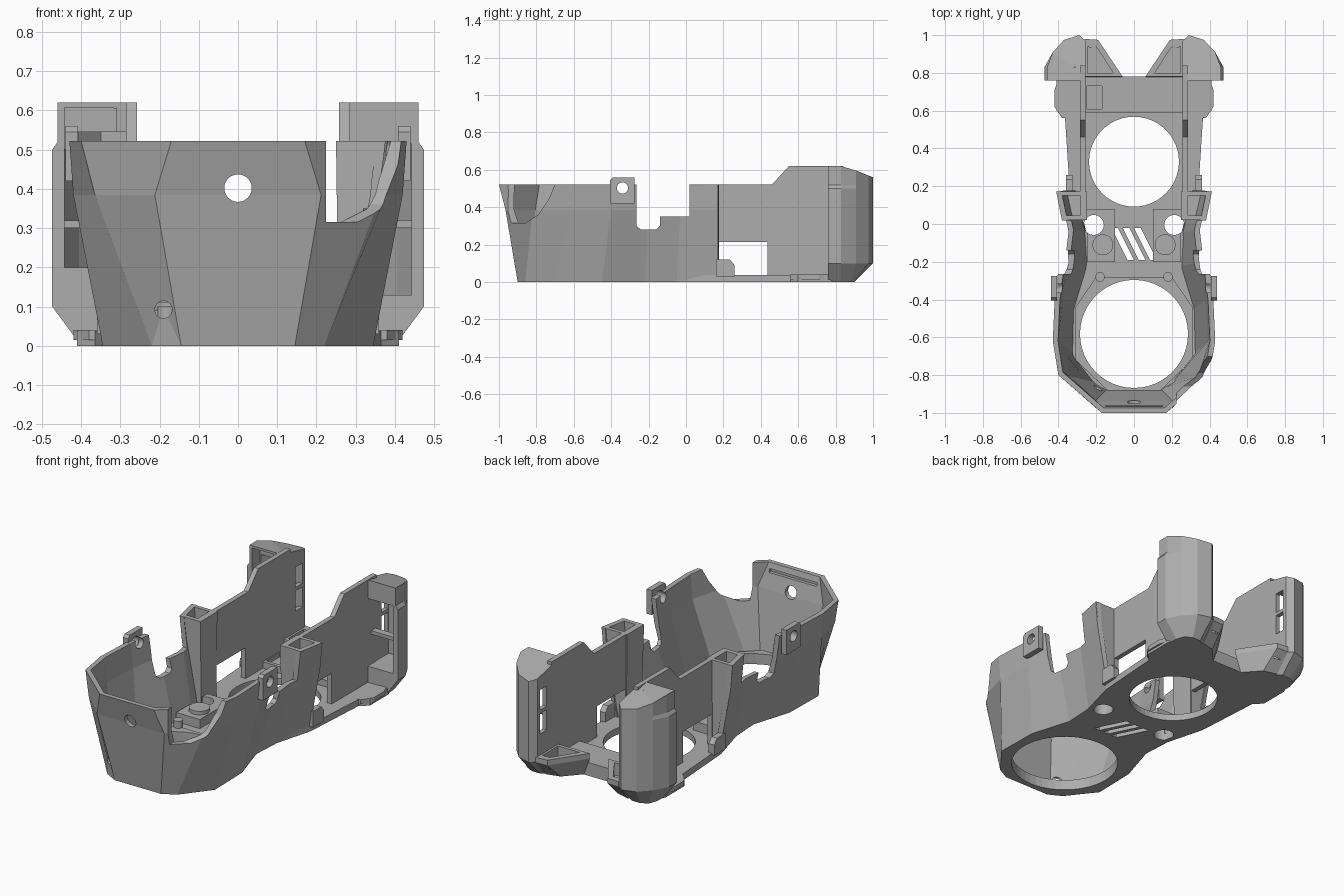
import bpy, bmesh, math
from mathutils import Vector

if "Cube" in bpy.data.objects:
    bpy.data.objects.remove(bpy.data.objects["Cube"])

grey = bpy.data.materials.new("plain grey")
grey.use_nodes = True
grey.diffuse_color = (0.42, 0.42, 0.42, 1)
grey.node_tree.nodes["Principled BSDF"].inputs["Base Color"].default_value = (0.42, 0.42, 0.42, 1)


def loft(name, rings):
    """Solid through matching closed rings of 3D points."""
    bm = bmesh.new()
    rows = [[bm.verts.new(p) for p in ring] for ring in rings]
    n = len(rows[0])
    for low, high in zip(rows, rows[1:]):
        for i in range(n):
            j = (i + 1) % n
            bm.faces.new((low[i], low[j], high[j], high[i]))
    bm.faces.new(rows[0][::-1])
    bm.faces.new(rows[-1])
    bmesh.ops.recalc_face_normals(bm, faces=bm.faces)
    mesh = bpy.data.meshes.new(name)
    bm.to_mesh(mesh)
    bm.free()
    mesh.materials.append(grey)
    ob = bpy.data.objects.new(name, mesh)
    bpy.context.collection.objects.link(ob)
    return ob


def at(pts, z):
    return [(x, y, z) for x, y in pts]


def prism(name, pts, z0, z1):
    return loft(name, [at(pts, z0), at(pts, z1)])


def side_prism(name, pts, x0, x1):
    return loft(name, [[(x, y, z) for y, z in pts] for x in (x0, x1)])


def box(name, x0, x1, y0, y1, z0, z1):
    return prism(name, [(x0, y0), (x1, y0), (x1, y1), (x0, y1)], z0, z1)


def rod(name, centre, r, depth, axis="Z"):
    rings = []
    for d in (-depth / 2, depth / 2):
        ring = []
        for i in range(48):
            a = math.tau * i / 48
            u, v = r * math.cos(a), r * math.sin(a)
            p = {"X": (d, u, v), "Y": (u, d, v), "Z": (u, v, d)}[axis]
            ring.append(Vector(centre) + Vector(p))
        rings.append(ring)
    return loft(name, rings)


def cut(ob, *cutters):
    """Subtract the cutters, then discard them."""
    for c in cutters:
        c.hide_render = True
        mod = ob.modifiers.new("cut", "BOOLEAN")
        mod.operation, mod.solver, mod.object = "DIFFERENCE", "EXACT", c
        bpy.context.view_layer.update()
        mesh = bpy.data.meshes.new_from_object(
            ob.evaluated_get(bpy.context.evaluated_depsgraph_get()))
        ob.modifiers.clear()
        ob.data = mesh
        bpy.data.objects.remove(c)
    return ob


def flip(pts, s):
    return [(s * p[0], *p[1:]) for p in pts]


def both(half):
    return half + flip(half[::-1], -1)


def wall_ring(half, z, t=.028):
    """Closed U-shaped band of thickness t, mirrored from a half path."""
    path, inner = both(half), []
    for i, p in enumerate(path):
        d = Vector(path[min(i + 1, len(path) - 1)]) - Vector(path[max(i - 1, 0)])
        d.normalize()
        inner.append((p[0] + d.y * t, p[1] - d.x * t))
    return at(path + inner[::-1], z)


# Front cup: faceted U-shaped wall
foot = [(.33, .17), (.28, -.05), (.27, -.22), (.34, -.45), (.345, -.7), (.22, -.86), (.145, -.9)]
belly = [(.4, .17), (.355, -.03), (.375, -.2), (.405, -.4), (.42, -.62), (.365, -.82), (.212, -.965)]
rim = [(.412, .17), (.37, -.03), (.395, -.2), (.42, -.4), (.43, -.62), (.4, -.8), (.17, -1)]
cup = loft("front_cup_wall", [wall_ring(foot, 0), wall_ring(belly, .385), wall_ring(rim, .522)])
corner = [(-1.1, .6), (-1.1, .315), (-.86, .315), (-.79, .36), (-.73, .45), (-.7, .525), (-.7, .6)]
cut(cup,
    side_prism("corner_notch", corner, .225, .6),
    box("side_step", -1, 1, -.15, .018, .35, .7),
    side_prism("side_slot", [(-.265, .7), (-.265, .3), (-.24, .28), (-.16, .28), (-.14, .3), (-.14, .7)], -1, 1),
    rod("front_hole", (0, -1, .402), .035, .3, "Y"),
    rod("drain_hole", (-.19, -.9, .092), .022, .3, "Y"),
    box("front_groove", -.15, .15, -.979, -.94, .47, .49))

# Floor plate with openings
edge = [(.145, -.9), (.22, -.86), (.345, -.7), (.34, -.45), (.27, -.22), (.28, -.05), (.34, .17),
        (.365, .56), (.41, .6), (.41, .77), (.36, .88), (.24, .86), (.1, .78)]
floor = prism("floor_plate", both(edge), 0, .038)
cut(floor,
    rod("front_opening", (0, -.582, .02), .286, .1),
    rod("rear_opening", (0, .33, .02), .238, .1))
for x in (-.06, 0, .06):
    slot = [(x - .06, -.02), (x - .025, -.02), (x + .06, -.19), (x + .025, -.19)]
    cut(floor, prism("vent_slot", slot, -.1, .1))
for s in (1, -1):
    cut(floor, rod("screw_hole", (s * .213, -.005, 0), .053, .3))

# Raised step around the front opening
octagon = both([(.12, -.9), (.31, -.72), (.31, -.44), (.2, -.28)])
cut(prism("opening_rim", octagon, .03, .06), rod("rim_hole", (0, -.582, .05), .286, .2))

# Rear cross bar with a small square socket
bar = both([(.27, .59), (.27, .78)])
cut(prism("rear_cross_bar", bar, .0, .075), box("bar_socket", -.25, -.17, .61, .73, .05, .2))

for s, side in ((1, "left"), (-1, "right")):
    # Long upright wall with window
    shape = [(.05, 0), (.05, .522), (.46, .522), (.55, .62), (.84, .62), (.84, .02)]
    wall = side_prism(side + "_long_wall", shape, s * .257, s * .285)
    cut(wall, box("window", s * .2, s * .34, .175, .435, .038, .213))

    # Outer ledge lip beside the wall
    lip = [(.38, .56), (.42, .62), (.42, .71), (.4, .77), (.36, .77), (.36, .56)]
    prism(side + "_ledge_lip", flip(lip, s), .015, .04)

    # Tapered square post with open pocket
    low = [(.257, .035), (.292, .025), (.335, .17), (.257, .17)]
    high = [(.25, .02), (.382, .02), (.412, .172), (.25, .172)]
    post = loft(side + "_post", [at(flip(low, s), .0), at(flip(high, s), .522)])
    pocket = [(.285, .045), (.362, .045), (.387, .15), (.285, .15)]
    cut(post, prism("pocket", flip(pocket, s), .3, .6))

    # Rounded rear tower, slightly slimmer above the shoulder
    base = [(.26, .76), (.26, .88), (.29, .9), (.34, .9), (.38, .88), (.4, .83), (.4, .76)]
    plan = [(.257, .76), (.257, .97), (.29, 1), (.37, .975), (.43, .91), (.474, .83), (.474, .76)]
    neck = [(min(x, .46), y) for x, y in plan]
    crown = [(s * x, y, .62 - max(0, y - .85) * .4) for x, y in neck]
    tower = loft(side + "_rear_tower", [at(flip(base, s), 0), at(flip(plan, s), .1),
                                        at(flip(plan, s), .5), at(flip(neck, s), .52), crown])
    hollow = [(.282, .7), (.282, .95), (.35, .95), (.405, .89), (.443, .82), (.443, .7)]
    bottom, roof = (.13, .515) if s > 0 else (.2, .545)
    cut(tower, prism("tower_hollow", flip(hollow, s), bottom, roof))
    for z in (.25, .385):
        cut(tower, box("tower_slot", s * .2, s * .31, .885, .945, z, z + .115))
    if s < 0:
        cut(tower, box("upper_hollow", -.443, -.31, .7, .83, .5, .607))
    box(side + "_tower_shelf", s * .27, s * .45, .79, .83, .3, .32)

    # Angled wedge at the inside foot of the tower
    under = [(.09, .77), (.18, .87), (.26, .89), (.27, .77)]
    over = [(.06, .78), (.19, .975), (.262, .98), (.262, .78)]
    wedge = loft(side + "_foot_wedge", [at(flip(under, s), 0), at(flip(over, s), .1),
                                        at(flip(over, s), .13)])
    recess = [(.11, .8), (.2, .94), (.245, .94), (.245, .8)]
    cut(wedge, prism("wedge_recess", flip(recess, s), .06, .2))

    # Small rounded fin behind the post
    fin = [(.16, .03), (.26, .03), (.26, .09), (.235, .12), (.16, .12)]
    side_prism(side + "_fin", fin, s * .325, s * .36)

    # Side tab with bolt hole
    tab = [(-.405, .42), (-.275, .42), (-.275, .56), (-.39, .56), (-.405, .545)]
    cut(side_prism(side + "_side_tab", tab, s * .408, s * .44),
        rod("tab_hole", (s * .42, -.34, .503), .03, .2, "X"))
    cut(cup, rod("tab_hole", (s * .42, -.34, .503), .03, .2, "X"))

    # Mounting block with through hole and boss
    block = [(.1, -.2), (.25, -.2), (.25, .08), (.1, .08)]
    cut(prism(side + "_mount_block", flip(block, s), .03, .09),
        rod("block_hole", (s * .213, -.005, .06), .053, .3))
    rod(side + "_boss", (s * .165, -.11, .095), .055, .03)
    rod(side + "_small_pin", (s * .18, -.28, .06), .025, .08)
